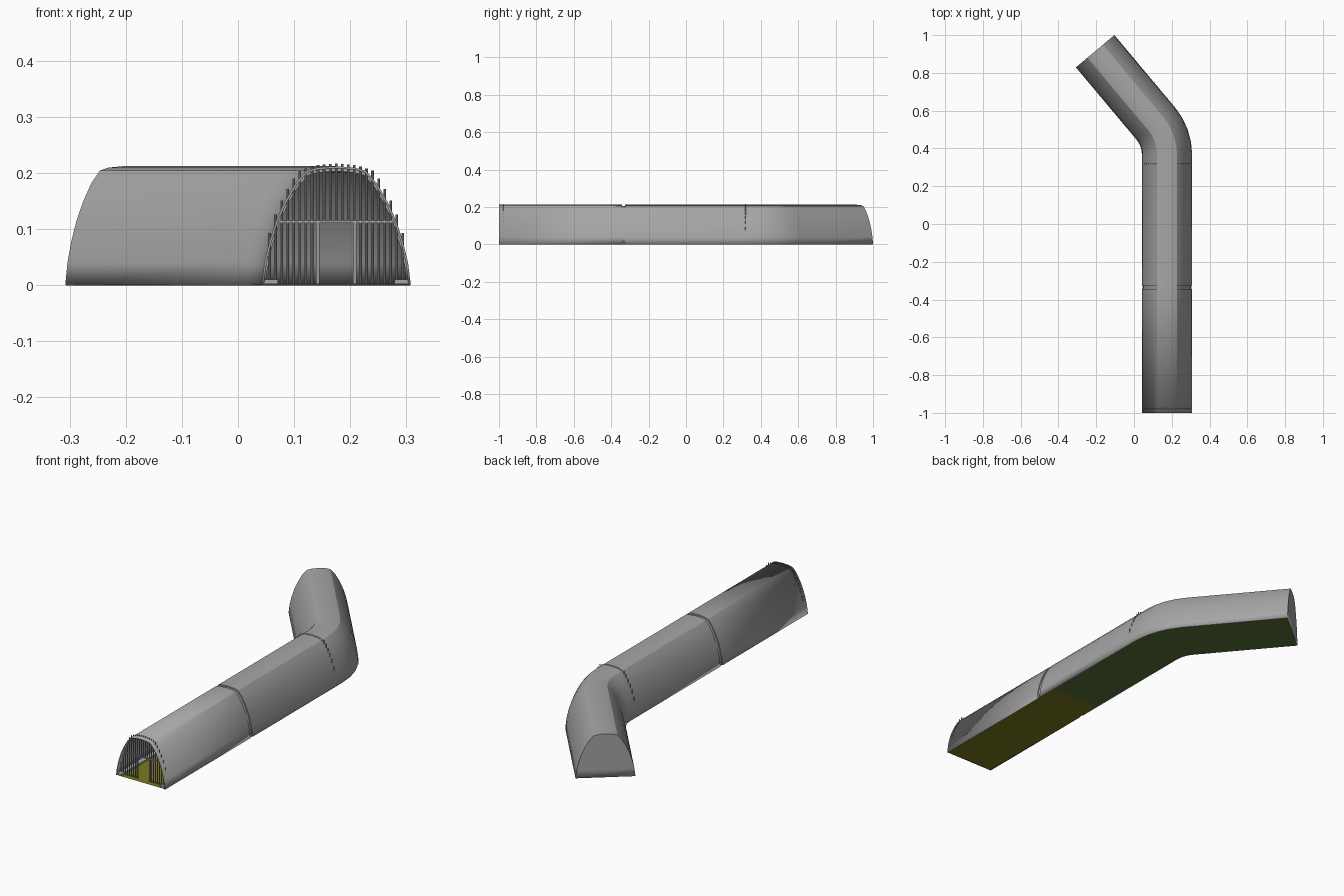
import bpy, bmesh, math
from mathutils import Vector

if "Cube" in bpy.data.objects:
    bpy.data.objects.remove(bpy.data.objects["Cube"])

CX, HALF, TURN, R = 0.175, 0.133, math.radians(40), 0.26
BEND_Y = 0.366          # where the bend starts
SPLIT_Y = -0.22         # where the floor colour changes


def material(name, rgb):
    m = bpy.data.materials.new(name)
    m.diffuse_color = (*rgb, 1)
    m.use_nodes = True
    m.node_tree.nodes["Principled BSDF"].inputs["Base Color"].default_value = m.diffuse_color
    return m


GREY = material("concrete grey", (0.38, 0.38, 0.38))
METAL = material("bar grey", (0.33, 0.33, 0.33))
YELLOW = material("olive yellow", (0.20, 0.19, 0.012))
GREEN = material("moss green", (0.10, 0.16, 0.04))

# Half cross-section of the tunnel arch: offset from the centre line, height
HALF_ARCH = [(HALF, 0), (0.128, 0.04), (0.119, 0.078), (0.107, 0.115),
             (0.092, 0.148), (0.073, 0.181), (0.053, 0.204), (0.033, 0.2095)]
ARCH = HALF_ARCH + [(0, 0.212)] + [(-u, z) for u, z in reversed(HALF_ARCH)]


def arch_height(u):
    u = abs(u)
    pts = HALF_ARCH + [(0, 0.212)]
    for (u1, z1), (u0, z0) in zip(pts, pts[1:]):
        if u0 <= u <= u1:
            return z0 + (z1 - z0) * (u - u0) / (u1 - u0)
    return 0


def straight(y, scale=1):
    return (CX, y, 0.0, scale)


def bend_path():
    """Stations round the bend and along the rear arm: x, y, heading, scale."""
    out = []
    for i in range(5):
        a = TURN * i / 4
        out.append((CX - R + R * math.cos(a), BEND_Y + R * math.sin(a), a, 1))
    x, y, a, _ = out[-1]
    out.append((x - 0.498 * math.sin(a), y + 0.498 * math.cos(a), a, 1))
    return out


def finish(name, bm, mat):
    me = bpy.data.meshes.new(name)
    bm.to_mesh(me)
    bm.free()
    ob = bpy.data.objects.new(name, me)
    bpy.context.collection.objects.link(ob)
    me.materials.append(mat)
    return ob


def sweep(name, profile, path, mat, cap_end=False):
    bm = bmesh.new()
    rings = []
    for x, y, a, s in path:
        rings.append([bm.verts.new((x + u * s * math.cos(a), y + u * s * math.sin(a), z * s))
                      for u, z in profile])
    for r, q in zip(rings, rings[1:]):
        for i in range(len(profile) - 1):
            bm.faces.new((r[i], q[i], q[i + 1], r[i + 1]))
    if cap_end:
        bm.faces.new(list(reversed(rings[-1])))
    return finish(name, bm, mat)


def add_box(bm, x0, x1, y0, y1, z0, z1):
    vs = bmesh.ops.create_cube(bm, size=1)["verts"]
    for v in vs:
        v.co = Vector((x0 + (v.co.x + 0.5) * (x1 - x0),
                       y0 + (v.co.y + 0.5) * (y1 - y0),
                       z0 + (v.co.z + 0.5) * (z1 - z0)))


# Tunnel shell with a narrow groove and a closed rear wall
groove = [straight(-0.343), straight(-0.343, 0.97), straight(-0.326, 0.97), straight(-0.326)]
shell = sweep("tunnel_shell", ARCH, [straight(-1)] + groove + bend_path(), GREY, cap_end=True)
solid = shell.modifiers.new("wall thickness", 'SOLIDIFY')
solid.thickness = 0.004
solid.offset = -1
bpy.context.view_layer.objects.active = shell
shell.select_set(True)
bpy.ops.object.shade_smooth_by_angle(angle=math.radians(28))
shell.select_set(False)

# Floors: yellow front stretch, green rear stretch
FLOOR = [(0.130, 0.001), (-0.130, 0.001)]
sweep("front_floor", FLOOR, [straight(-1), straight(SPLIT_Y)], YELLOW)
sweep("rear_floor", FLOOR, [straight(SPLIT_Y)] + bend_path(), GREEN)

# Low ledges along both side walls
for side, name in ((-1, "left_ledge"), (1, "right_ledge")):
    bm = bmesh.new()
    xs = sorted((CX + side * 0.104, CX + side * 0.130))
    add_box(bm, xs[0], xs[1], -0.999, 0.30, 0.002, 0.010)
    finish(name, bm, GREY)


# Barred gates: vertical bars through the arch, leaving a doorway in the middle
def gate(name, y):
    bm = bmesh.new()
    door, lintel, pitch, r = 0.033, 0.113, 0.0108, 0.0024
    for i in range(-11, 12):
        u = i * pitch
        top = arch_height(u) + (0.005 if abs(i) < 6 else 0.014)
        low = lintel if abs(u) < door else 0.002
        bar = bmesh.ops.create_cone(bm, cap_ends=True, segments=8, radius1=r, radius2=r,
                                    depth=top - low)["verts"]
        bmesh.ops.translate(bm, verts=bar, vec=(CX + u, y, (top + low) / 2))
    add_box(bm, CX - 0.107, CX + 0.107, y - 0.003, y + 0.003, 0.111, 0.115)
    for s in (-1, 1):
        add_box(bm, CX + s * door - 0.003, CX + s * door + 0.003, y - 0.003, y + 0.003, 0.002, 0.113)
    finish(name, bm, METAL)


gate("front_gate", -0.977)
gate("rear_gate", 0.319)
